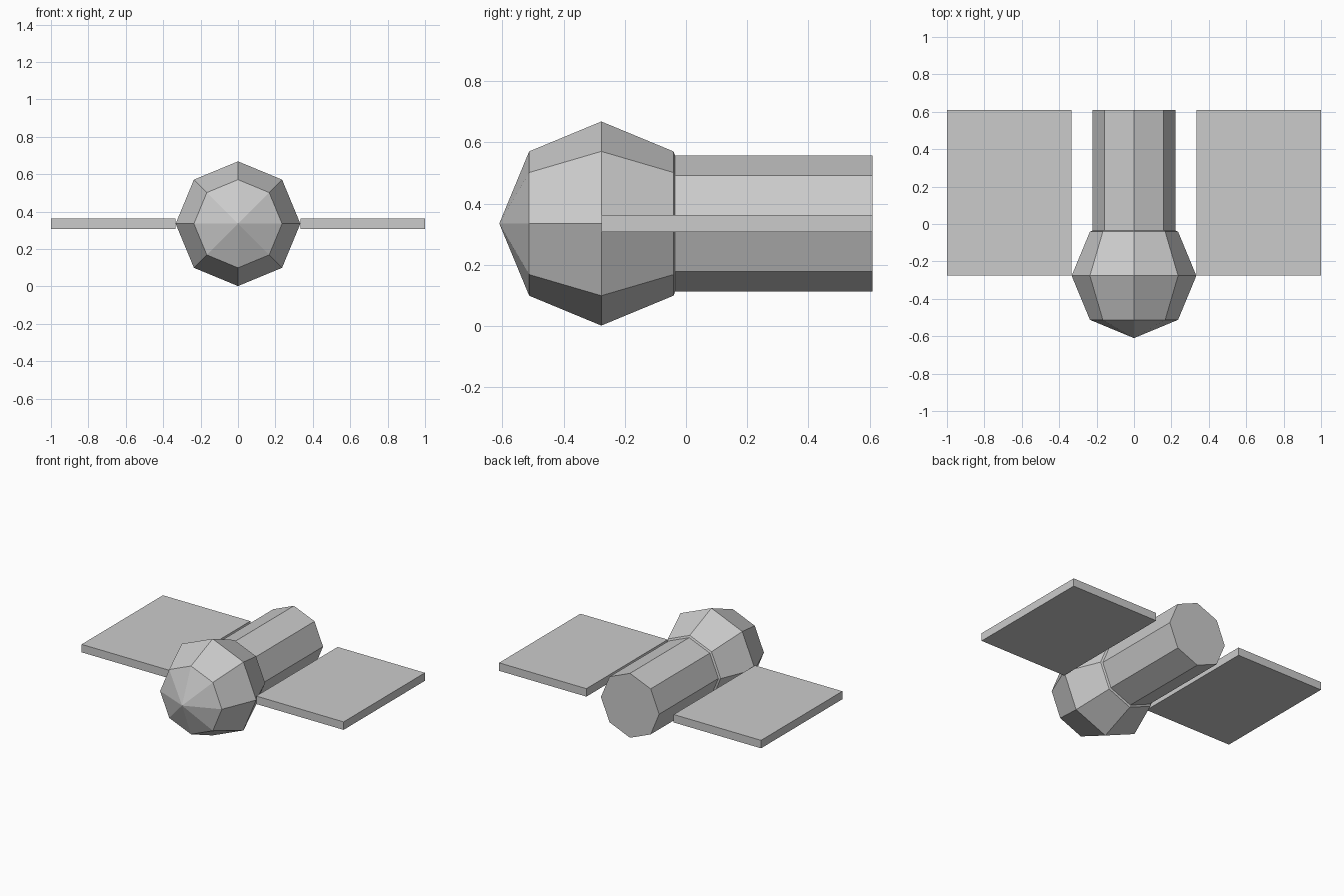
import bpy
import bmesh
from math import pi
from mathutils import Matrix

old = bpy.data.objects.get("Cube")
if old:
    bpy.data.objects.remove(old, do_unlink=True)

# Main measurements
RADIUS = 1 / 3
AXIS_Z = 0.335
REAR_Y = 0.61
HEAD_Y = RADIUS - REAR_Y
BODY_RADIUS = RADIUS * 2 / 3
BODY_LENGTH = 2 * RADIUS
PANEL_THICKNESS = 0.055

# Single plain colour
grey = bpy.data.materials.new("light_grey")
grey.use_nodes = True
colour = (0.6, 0.6, 0.6, 1)
grey.diffuse_color = colour
grey.node_tree.nodes["Principled BSDF"].inputs["Base Color"].default_value = colour

ALONG_Y = Matrix.Rotation(pi / 2, 4, "X")


def add_part(name, centre, build):
    """Make a flat-shaded object from a bmesh building function."""
    bm = bmesh.new()
    build(bm)
    bmesh.ops.recalc_face_normals(bm, faces=bm.faces)
    mesh = bpy.data.meshes.new(name)
    bm.to_mesh(mesh)
    bm.free()
    mesh.materials.append(grey)
    part = bpy.data.objects.new(name, mesh)
    part.location = centre
    bpy.context.collection.objects.link(part)
    return part


def build_head(bm):
    bmesh.ops.create_uvsphere(bm, u_segments=8, v_segments=4,
                              radius=RADIUS, matrix=ALONG_Y)


def build_body(bm):
    # A corner of the octagon points straight up
    bmesh.ops.create_cone(bm, cap_ends=True, segments=8, radius1=BODY_RADIUS,
                          radius2=BODY_RADIUS, depth=BODY_LENGTH, matrix=ALONG_Y)


def build_panel(bm):
    size = (1 - RADIUS, REAR_Y - HEAD_Y, PANEL_THICKNESS)
    bmesh.ops.create_cube(bm, size=1, matrix=Matrix.Diagonal((*size, 1)))


# Faceted ball at the front, octagonal tube behind it
add_part("head", (0, HEAD_Y, AXIS_Z), build_head)
add_part("body", (0, REAR_Y - BODY_LENGTH / 2, AXIS_Z), build_body)

# Flat panels on both sides
for name, side in (("left_panel", 1), ("right_panel", -1)):
    add_part(name, (side * (1 + RADIUS) / 2, (REAR_Y + HEAD_Y) / 2, AXIS_Z), build_panel)
